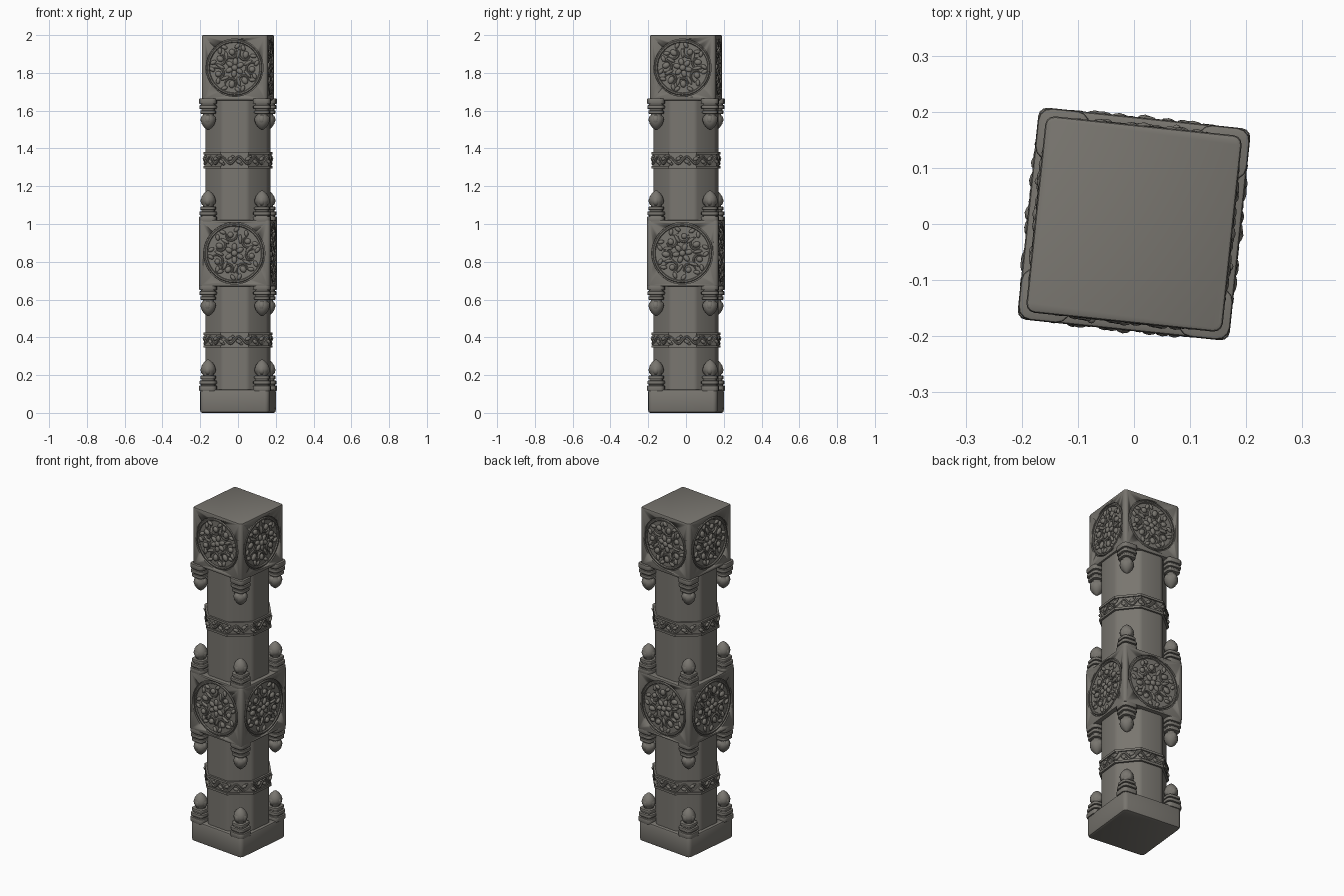
import bpy, bmesh, math, random
from mathutils import Matrix, Vector

if "Cube" in bpy.data.objects:
    bpy.data.objects.remove(bpy.data.objects["Cube"])

random.seed(4)
TURN = Matrix.Rotation(math.radians(-6), 4, 'Z')   # whole pillar stands slightly turned
T, S, tau = Matrix.Translation, Matrix.Diagonal, math.tau

stone = bpy.data.materials.new("grey stone")
stone.use_nodes = True
GREY = (0.19, 0.18, 0.16, 1)
stone.diffuse_color = GREY
bsdf = stone.node_tree.nodes["Principled BSDF"]
bsdf.inputs["Base Color"].default_value = GREY
bsdf.inputs["Roughness"].default_value = 0.9


def rz(a):
    return Matrix.Rotation(a, 4, 'Z')


def finish(name, bm, matrix=Matrix(), angle=35):
    bmesh.ops.recalc_face_normals(bm, faces=bm.faces[:])
    mesh = bpy.data.meshes.new(name)
    bm.to_mesh(mesh)
    bm.free()
    mesh.materials.append(stone)
    ob = bpy.data.objects.new(name, mesh)
    ob.matrix_world = TURN @ matrix
    bpy.context.collection.objects.link(ob)
    bpy.ops.object.select_all(action='DESELECT')
    ob.select_set(True)
    bpy.context.view_layer.objects.active = ob
    bpy.ops.object.shade_smooth_by_angle(angle=math.radians(angle))
    return ob


def box(bm, half, z0, z1, bevel, round_ends=0.006):
    """Square slab with rounded upright edges and softer ends."""
    m = T((0, 0, (z0 + z1) / 2)) @ S((2 * half, 2 * half, z1 - z0, 1))
    verts = bmesh.ops.create_cube(bm, size=1, matrix=m)["verts"]
    edges = {e for v in verts for e in v.link_edges}
    up = [e for e in edges if abs(e.verts[0].co.z - e.verts[1].co.z) > 1e-4]
    new = bmesh.ops.bevel(bm, geom=up, offset=bevel, segments=3, affect='EDGES', profile=0.5)
    ends = {f for v in new["verts"] for f in v.link_faces if abs(f.normal.z) > 0.9}
    rims = list({e for f in ends for e in f.edges})
    bmesh.ops.bevel(bm, geom=rims, offset=round_ends, segments=2, affect='EDGES', profile=0.5)


def lathe(bm, profile, n, turn=0.0):
    rings = [[bm.verts.new((r * math.cos(turn + tau * i / n), r * math.sin(turn + tau * i / n), z))
              for i in range(n)] for r, z in profile]
    for a, b in zip(rings, rings[1:]):
        for i in range(n):
            bm.faces.new((a[i], a[(i + 1) % n], b[(i + 1) % n], b[i]))
    bm.faces.new(rings[0][::-1])
    bm.faces.new(rings[-1])


def blob(bm, pos, size, spin=0.0, frame=Matrix()):
    m = frame @ T(pos) @ rz(spin) @ S((*size, 1))
    bmesh.ops.create_icosphere(bm, subdivisions=2, radius=1, matrix=m)


def tube(bm, pts, radius, out, closed=False, sides=6):
    """Round strand along points; out gives the outward direction at a point."""
    rings, n = [], len(pts)
    for i, p in enumerate(pts):
        a = pts[i - 1] if closed or i else p
        b = pts[(i + 1) % n] if closed or i < n - 1 else p
        t, o = (b - a).normalized(), out(p)
        s = t.cross(o).normalized()
        r = radius if closed else radius * (0.25 + 0.75 * math.sin(math.pi * (i + 0.5) / n))
        rings.append([bm.verts.new(p + r * (math.cos(tau * k / sides) * s + math.sin(tau * k / sides) * o))
                      for k in range(sides)])
    pairs = list(zip(rings, rings[1:])) + ([(rings[-1], rings[0])] if closed else [])
    for a, b in pairs:
        for k in range(sides):
            bm.faces.new((a[k], a[(k + 1) % sides], b[(k + 1) % sides], b[k]))
    if not closed:
        bm.faces.new(rings[0])
        bm.faces.new(rings[-1])


def polar(r, a, z=0.0):
    return Vector((r * math.cos(a), r * math.sin(a), z))


def carved_block(name, half, z0, z1, disc):
    """Square block with a shallow round recess in each side."""
    bm = bmesh.new()
    box(bm, half, z0, z1, 0.016, 0.007)
    block = finish(name, bm)
    bm = bmesh.new()
    for k in range(4):
        m = rz(k * tau / 4) @ T((0, -half, (z0 + z1) / 2)) @ Matrix.Rotation(tau / 4, 4, 'X')
        bmesh.ops.create_cone(bm, cap_ends=True, segments=56, radius1=disc, radius2=disc,
                              depth=0.022, matrix=m)
    cutter = finish("recess_cutter", bm)
    cutter.hide_render = True
    mod = block.modifiers.new("recess", 'BOOLEAN')
    mod.operation, mod.object, mod.solver = 'DIFFERENCE', cutter, 'EXACT'
    bpy.context.view_layer.objects.active = block
    bpy.ops.object.modifier_apply(modifier=mod.name)
    bpy.data.objects.remove(cutter)
    for k in range(4):
        m = rz(k * tau / 4) @ T((0, -half + 0.011, (z0 + z1) / 2)) @ Matrix.Rotation(tau / 4, 4, 'X')
        medallion(f"{name}_medallion_{k + 1}", disc, m)


def medallion(name, R, matrix):
    """Foliage relief: rim, central flower, ring of scrolls with buds, leaves."""
    bm = bmesh.new()
    up = lambda p: Vector((0, 0, 1))
    tube(bm, [polar(R * 0.92, tau * i / 48, 0.004) for i in range(48)], 0.007, up, True)
    jit = lambda s: random.uniform(-s, s)
    blob(bm, (0, 0, 0.004), (0.017, 0.017, 0.013))
    start = jit(1)
    for i in range(6):
        a = start + tau * i / 6
        blob(bm, polar(R * 0.21, a, 0.002), (0.02, 0.014, 0.010), a)
    for i in range(7):
        a = start + tau * (i + 0.5) / 7 + jit(0.1)
        c, hand = polar(R * (0.58 + jit(0.05)), a, 0.003), random.choice((-1, 1))
        blob(bm, c, (0.019 + jit(0.004), 0.016, 0.012), a + jit(0.6))
        spiral = [c + polar(0.021 + 0.018 * t / 12, a + hand * (1 + t * 0.36)) for t in range(13)]
        tube(bm, spiral, 0.006, up)
        for side in (-1, 1):
            b = a + side * 0.3
            blob(bm, polar(R * (0.77 + jit(0.03)), b, 0.002), (0.018, 0.011, 0.010), b + side * 0.7)
        b = a + tau / 14
        blob(bm, polar(R * 0.5, b, 0.002), (0.026, 0.009, 0.009), b + jit(0.5))
    finish(name, bm, matrix, 50)


# Octagonal shaft, with flats facing the sides
def oct_radius(apothem, a):
    step = tau / 8
    return apothem / math.cos((a + step / 2) % step - step / 2)


def octagon_prism(bm, apothem, z0, z1):
    r = apothem / math.cos(tau / 16)
    lathe(bm, [(r, z0), (r, z1)], 8, tau / 16)


for name, z0, z1 in (("lower_shaft", 0.10, 0.69), ("upper_shaft", 1.0, 1.67)):
    bm = bmesh.new()
    octagon_prism(bm, 0.166, z0, z1)
    bmesh.ops.bevel(bm, geom=[e for e in bm.edges if abs(e.verts[0].co.z - e.verts[1].co.z) > 0.1],
                    offset=0.012, segments=2, affect='EDGES', profile=0.5)
    finish(name, bm, angle=20)


# Carved bands: raised rims with a winding vine and leaves between them
def band(name, z0, z1):
    bm = bmesh.new()
    octagon_prism(bm, 0.170, z0, z1)
    for z in (z0, z1 - 0.013):
        octagon_prism(bm, 0.177, z, z + 0.013)
    mid, waves = (z0 + z1) / 2, 12
    path = lambda a, z: polar(oct_radius(0.171, a), a, z)
    out = lambda p: Vector((p.x, p.y, 0)).normalized()
    tube(bm, [path(tau * i / 144, mid + 0.019 * math.sin(waves * tau * i / 144)) for i in range(144)],
         0.006, out, True)
    for i in range(2 * waves):
        a = tau * (i + 0.5) / (2 * waves)
        side = -1 if i % 2 == 0 else 1
        frame = T(path(a, mid + side * 0.008)) @ rz(a + tau / 4) @ Matrix.Rotation(tau / 4, 4, 'X')
        blob(bm, (0, 0, 0), (0.016, 0.010, 0.009), side * 0.5, frame)
        blob(bm, (0.013, side * 0.012, 0), (0.009, 0.007, 0.008), 0, frame)
    finish(name, bm)


band("lower_band", 0.345, 0.425)
band("upper_band", 1.295, 1.38)

# Plinth and carved blocks
bm = bmesh.new()
box(bm, 0.184, 0, 0.125, 0.022, 0.012)
finish("plinth", bm)
carved_block("middle_block", 0.19, 0.67, 1.02, 0.163)
carved_block("top_block", 0.176, 1.655, 2.0, 0.152)


# Corner finials: stacked tiers with a petalled bud
def finial(name, z, flip, angle):
    bm = bmesh.new()
    for half, z0, z1 in ((0.046, -0.01, 0.02), (0.037, 0.015, 0.028), (0.045, 0.026, 0.046),
                         (0.034, 0.044, 0.056), (0.040, 0.054, 0.072)):
        box(bm, half, z0, z1, half * 0.5, 0.005)
    lathe(bm, [(0.026, 0.065), (0.028, 0.08), (0.037, 0.094), (0.039, 0.108), (0.034, 0.126),
               (0.024, 0.141), (0.012, 0.152), (0.003, 0.158)], 16)
    for i in range(4):
        a = tau * i / 4
        blob(bm, polar(0.021, a, 0.102), (0.020, 0.021, 0.026), a)
    m = T(polar(0.203, angle, z)) @ rz(angle + tau / 8)
    finish(name, bm, m @ S((1, 1, -1 if flip else 1, 1)), 40)


for label, z, flip in (("plinth", 0.125, False), ("middle_lower", 0.67, True),
                       ("middle_upper", 1.02, False), ("top", 1.655, True)):
    for corner, k in (("back_left", 0), ("back_right", 1), ("front_right", 2), ("front_left", 3)):
        finial(f"{label}_finial_{corner}", z, flip, tau * (k + 0.5) / 4)
